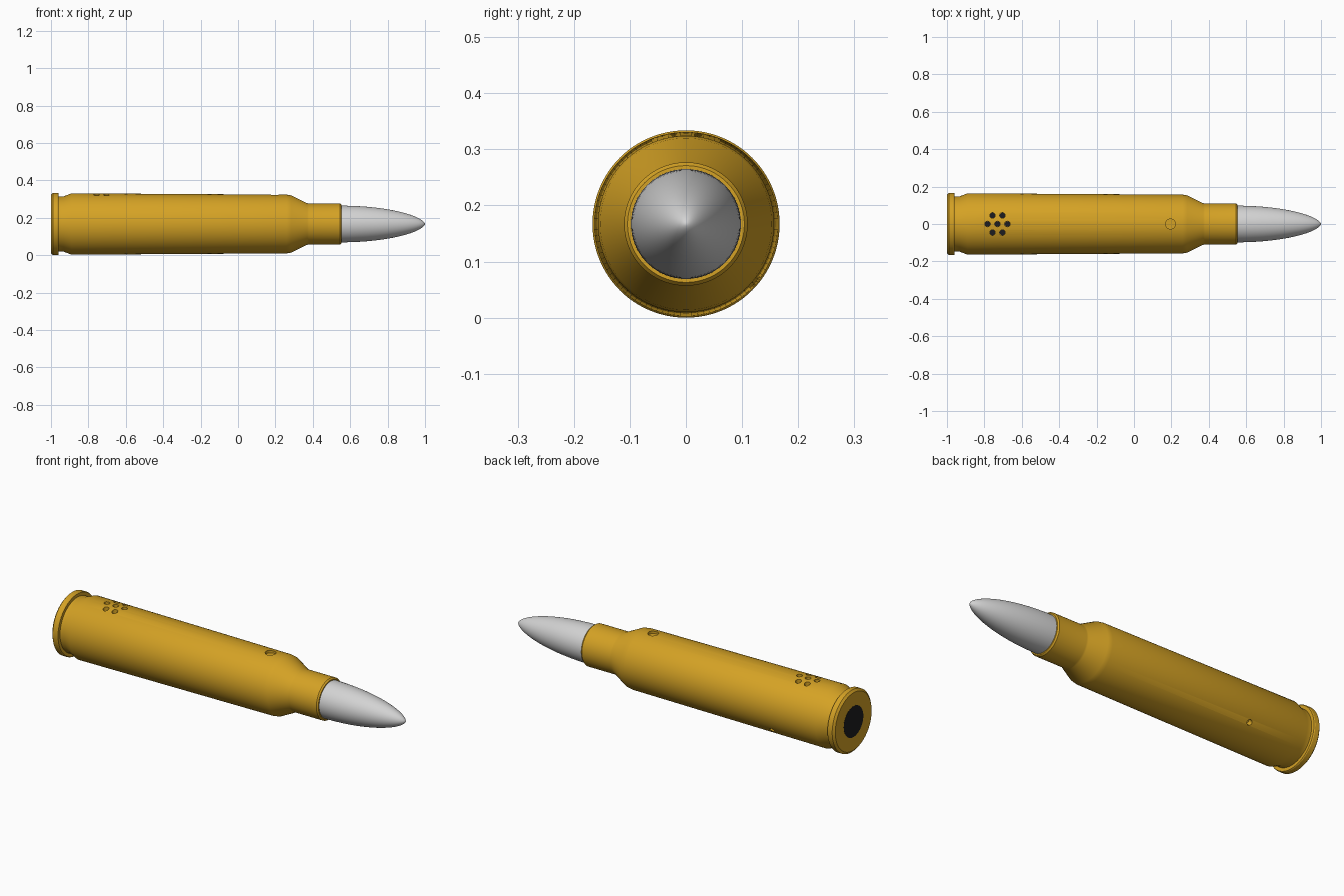
import bpy, bmesh, math
from mathutils import Matrix, Vector

if "Cube" in bpy.data.objects:
    bpy.data.objects.remove(bpy.data.objects["Cube"])

AXIS_Z = 0.167


def material(name, rgb, metallic=0.0):
    m = bpy.data.materials.new(name)
    m.use_nodes = True
    m.diffuse_color = (*rgb, 1)
    m.node_tree.nodes["Principled BSDF"].inputs["Base Color"].default_value = (*rgb, 1)
    return m


brass = material("brass", (0.66, 0.36, 0.018))
silver = material("silver", (0.65, 0.65, 0.65))
dark = material("dark", (0.012, 0.012, 0.014))


def finish(bm, name, mat):
    bmesh.ops.recalc_face_normals(bm, faces=bm.faces)
    mesh = bpy.data.meshes.new(name)
    bm.to_mesh(mesh)
    bm.free()
    obj = bpy.data.objects.new(name, mesh)
    mesh.materials.append(mat)
    bpy.context.collection.objects.link(obj)
    return obj


def lathe(name, profile, mat, steps=96):
    """Revolve (x, radius) points around the long axis."""
    bm = bmesh.new()
    verts = [bm.verts.new((x, 0, AXIS_Z + r)) for x, r in profile]
    edges = [bm.edges.new(pair) for pair in zip(verts, verts[1:])]
    bmesh.ops.spin(bm, geom=verts + edges, cent=(0, 0, AXIS_Z), axis=(1, 0, 0),
                   angle=math.tau, steps=steps, use_merge=True)
    bmesh.ops.remove_doubles(bm, verts=bm.verts, dist=1e-5)
    return finish(bm, name, mat)


def rod(bm, centre, direction, radius, depth, sides=24):
    turn = Vector((0, 0, 1)).rotation_difference(Vector(direction)).to_matrix().to_4x4()
    bmesh.ops.create_cone(bm, cap_ends=True, segments=sides, radius1=radius,
                          radius2=radius, depth=depth,
                          matrix=Matrix.Translation(centre) @ turn)


def smooth(obj):
    bpy.ops.object.select_all(action="DESELECT")
    obj.select_set(True)
    bpy.context.view_layer.objects.active = obj
    bpy.ops.object.shade_smooth_by_angle(angle=math.radians(25))


# Casing: rim, groove, tapered body, shoulder and neck
casing = lathe("casing", [
    (-1, 0), (-1, 0.155), (-0.99, 0.167), (-0.965, 0.167), (-0.96, 0.164),
    (-0.96, 0.147), (-0.935, 0.147), (-0.89, 0.164), (0.26, 0.157), (0.285, 0.153),
    (0.37, 0.111), (0.38, 0.11), (0.545, 0.11), (0.553, 0.104), (0.553, 0)], brass)

# Cutters: a ring of small holes, the button recess and a side hole
spots = [(-0.73, 0)] + [(-0.73 + 0.053 * math.cos(i * math.pi / 3),
                         0.053 * math.sin(i * math.pi / 3)) for i in range(6)]
tilt = math.radians(40)
side = Vector((0, math.cos(tilt), -math.sin(tilt)))
bm = bmesh.new()
for x, y in spots:
    rod(bm, (x, y, 0.34), (0, 0, 1), 0.015, 0.1, 16)
rod(bm, (0.195, 0, 0.36), (0, 0, 1), 0.027, 0.1)
rod(bm, Vector((-0.6, 0, AXIS_Z)) + side * 0.18, side, 0.014, 0.1, 16)
cutters = finish(bm, "hole_cutters", brass)
cutters.hide_render = True

cut = casing.modifiers.new("holes", "BOOLEAN")
cut.operation = "DIFFERENCE"
cut.solver = "EXACT"
cut.object = cutters
bpy.context.view_layer.objects.active = casing
bpy.ops.object.modifier_apply(modifier=cut.name)
bpy.data.objects.remove(cutters)
smooth(casing)

# Dark floors of the small holes
bm = bmesh.new()
for x, y in spots:
    rod(bm, (x, y, 0.291), (0, 0, 1), 0.0148, 0.006, 16)
finish(bm, "hole_floors", dark)

# Dark disc in the base
bm = bmesh.new()
rod(bm, (-0.999, 0, AXIS_Z), (1, 0, 0), 0.083, 0.004, 48)
finish(bm, "base_disc", dark)

# Pointed silver tip
start, length, count = 0.55, 0.45, 24
curve = [math.sin(i / count * math.pi / 2) for i in range(count + 1)]
tip = lathe("tip", [(start - 0.02, 0.098)] +
            [(start + length * t, 0.098 * max(0, 1 - t * t) ** 0.6) for t in curve], silver)
smooth(tip)
